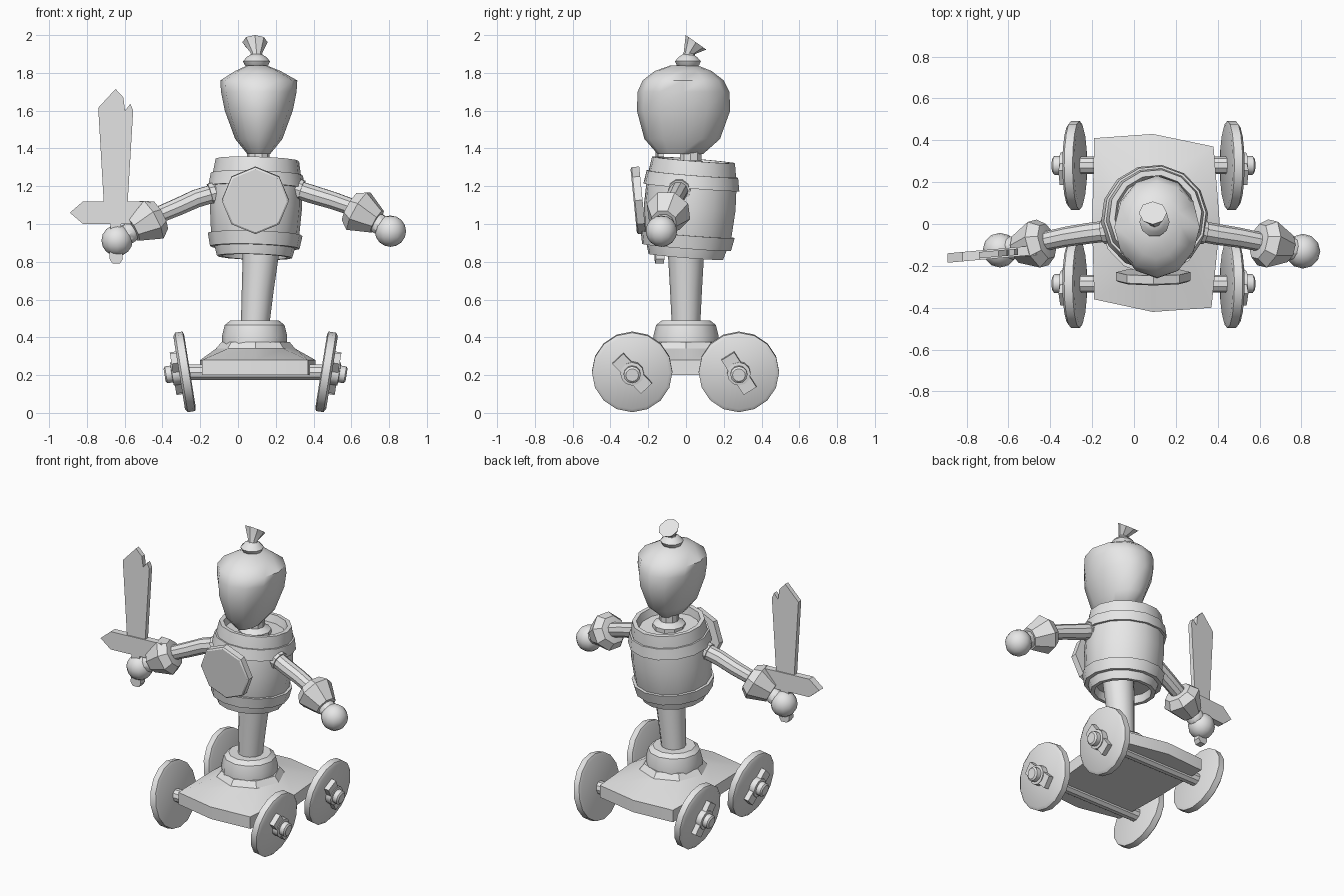
import bpy, bmesh, math
from mathutils import Vector, Matrix

cube = bpy.data.objects.get("Cube")
if cube:
    bpy.data.objects.remove(cube, do_unlink=True)

grey = bpy.data.materials.new("plain_grey")
grey.use_nodes = True
grey.diffuse_color = (0.8, 0.8, 0.8, 1)
grey.node_tree.nodes["Principled BSDF"].inputs["Base Color"].default_value = (0.8, 0.8, 0.8, 1)
MID = 0.093  # x of the figure's axis


def finish(bm, name, angle=35):
    """Smooth faces, keep edges sharper than the angle, and link the object."""
    bmesh.ops.recalc_face_normals(bm, faces=bm.faces)
    for f in bm.faces:
        f.smooth = True
    for e in bm.edges:
        e.smooth = e.calc_face_angle(0) < math.radians(angle)
    me = bpy.data.meshes.new(name)
    bm.to_mesh(me)
    bm.free()
    me.materials.append(grey)
    ob = bpy.data.objects.new(name, me)
    bpy.context.collection.objects.link(ob)
    return ob


def loft(name, rings, angle=35):
    """Skin equal-length rings of points and cap both ends."""
    bm = bmesh.new()
    rows = [[bm.verts.new(p) for p in ring] for ring in rings]
    n = len(rows[0])
    for a, b in zip(rows, rows[1:]):
        for i in range(n):
            j = (i + 1) % n
            bm.faces.new((a[i], a[j], b[j], b[i]))
    bm.faces.new(rows[0][::-1])
    bm.faces.new(rows[-1])
    return finish(bm, name, angle)


def circle(center, axis, r, n, turn=0.0):
    rot = Vector(axis).to_track_quat('Z', 'Y')
    pts = []
    for i in range(n):
        a = math.tau * i / n + turn
        pts.append(Vector(center) + rot @ Vector((r * math.cos(a), r * math.sin(a), 0)))
    return pts


def lathe(name, profile, n, origin, axis=(0, 0, 1), turn=0.0, angle=35):
    """Turn a (height, radius) profile around an axis."""
    d = Vector(axis).normalized()
    return loft(name, [circle(Vector(origin) + d * h, d, r, n, turn) for h, r in profile], angle)


def tube(name, path, radii, n=10):
    pts = [Vector(p) for p in path]
    rings = []
    for i, p in enumerate(pts):
        d = pts[min(i + 1, len(pts) - 1)] - pts[max(i - 1, 0)]
        rings.append(circle(p, d, radii[i], n))
    return loft(name, rings)


def ball(name, center, r):
    bm = bmesh.new()
    bmesh.ops.create_uvsphere(bm, u_segments=12, v_segments=8, radius=r,
                              matrix=Matrix.Translation(center))
    return finish(bm, name, 60)


def plate(name, outline, thick):
    """Upright flat plate from an (x, z) outline, turned slightly about z."""
    def y(x):
        return -0.14 + 0.09 * (x + 0.64)
    return loft(name, [[(x, y(x) + s * thick / 2, z) for x, z in outline] for s in (-1, 1)], 20)


# Cart platform: uneven outline rising to a round seat
outline = [(0.41, 0), (0.38, 0.37), (0.09, 0.43), (-0.19, 0.41),
           (-0.2, 0), (-0.19, -0.36), (0.09, -0.42), (0.37, -0.4)]
seat = circle((MID, 0, 0.34), (0, 0, 1), 0.21, 8)
start = min(range(8), key=lambda i: -seat[i].x)
seat = seat[start:] + seat[:start]
if seat[2].y < 0:
    seat = [seat[-i % 8] for i in range(8)]
loft("platform", [
    [(x, y, 0.2) for x, y in outline],
    [(x, y, 0.28) for x, y in outline],
    seat,
    [(MID + (p.x - MID) * 0.86, p.y * 0.86, 0.375) for p in seat]], 25)

# Axles, wheels and wing nuts
for end, y, lean in (("front", -0.285, 0.75), ("rear", 0.28, 0.5)):
    lathe(end + "_axle", [(-0.38, 0.042), (0.38, 0.042)], 10, (MID, y, 0.215), (1, 0, 0))
    for side, s in (("left", 1), ("right", -1)):
        tag = end + "_" + side
        hub = Vector((MID + s * 0.375, y, 0.217))
        axis = Vector((s, 0, -0.16)).normalized()
        lathe(tag + "_wheel", [(-0.028, 0.195), (-0.022, 0.213), (0.018, 0.213), (0.03, 0.195)],
              16, hub, axis)
        lathe(tag + "_hub", [(0.02, 0.062), (0.068, 0.062), (0.07, 0.045), (0.1, 0.045),
                             (0.108, 0.034)], 12, hub, axis)
        u = Vector((0, lean, -0.8))
        u = (u - axis * u.dot(axis)).normalized()
        v = axis.cross(u)
        m = Matrix((axis * 0.035, u * 0.22, v * 0.08)).transposed().to_4x4()
        bm = bmesh.new()
        bmesh.ops.create_cube(bm, size=1, matrix=Matrix.Translation(hub + axis * 0.045) @ m)
        finish(bm, tag + "_wing_nut")

# Post with its collar
lathe("post_collar", [(0.36, 0.172), (0.41, 0.172), (0.465, 0.158), (0.488, 0.13), (0.488, 0.08)],
      12, (0.088, 0, 0))
tube("post", [(0.09, 0, 0.46), (0.105, 0, 0.66), (0.13, 0, 0.95)], [0.075, 0.085, 0.102], 12)

# Barrel body, recessed at both ends, with two hoops
body = (0.095, 0.02, 1.09)
up = (0.03, 0.08, 1)
lathe("barrel", [(-0.2, 0.165), (-0.265, 0.175), (-0.265, 0.2), (-0.14, 0.235), (0, 0.245),
                 (0.14, 0.24), (0.25, 0.222), (0.25, 0.195), (0.2, 0.185)], 14, body, up)
for name, low in (("upper_hoop", 0.105), ("lower_hoop", -0.215)):
    inner = 0.2
    big, small = (0.257, 0.245) if low > 0 else (0.252, 0.238)
    first, last = (big, small) if low > 0 else (small, big)
    lathe(name, [(low, inner), (low, first), (low + 0.07, last), (low + 0.07, inner)],
          14, body, up)

# Chest plate
lathe("chest_plate", [(-0.025, 0.178), (0.015, 0.178), (0.022, 0.168)], 8,
      (0.092, -0.255, 1.125), (0, -1, -0.1))

# Neck
lathe("neck", [(1.26, 0.06), (1.28, 0.1), (1.31, 0.1), (1.335, 0.06), (1.42, 0.06)], 10,
      (0.108, 0.025, 0))

# Head: narrow across, deep front to back: (z, mid x, half x, mid y, half y)
sections = [(1.37, 0.11, 0.06, -0.03, 0.12), (1.45, 0.11, 0.125, -0.02, 0.2),
            (1.6, 0.11, 0.18, -0.013, 0.247), (1.7, 0.11, 0.2, -0.013, 0.243),
            (1.76, 0.11, 0.204, -0.015, 0.215), (1.81, 0.105, 0.12, -0.015, 0.15),
            (1.84, 0.1, 0.05, -0.01, 0.07)]
loft("head", [[(cx + rx * math.cos(a), cy + ry * math.sin(a), z)
               for a in (math.tau * i / 12 for i in range(12))]
              for z, cx, rx, cy, ry in sections], 50)

# Topknot: tie ring and flared tuft leaning back
lathe("topknot_ring", [(1.825, 0.045), (1.84, 0.062), (1.862, 0.072), (1.885, 0.05), (1.9, 0.025)],
      10, (0.098, 0.01, 0))
loft("topknot_tuft", [circle((0.098, 0.01, 1.87), (0, 0.1, 1), 0.035, 8),
                      circle((0.098, 0.018, 1.905), (0, 0.2, 1), 0.03, 8),
                      circle((0.09, 0.053, 1.962), (0, 0.6, 0.85), 0.067, 8)])

# Arms, cuffs and hands
arms = {
    "right": ([(-0.1, -0.03, 1.17), (-0.22, -0.045, 1.135), (-0.32, -0.06, 1.09), (-0.44, -0.085, 1.04)],
              (-0.445, -0.09, 1.03), (-0.82, -0.22, -0.45), (-0.64, -0.125, 0.913)),
    "left": ([(0.29, -0.03, 1.19), (0.4, -0.05, 1.155), (0.5, -0.065, 1.125), (0.63, -0.09, 1.08)],
             (0.625, -0.09, 1.075), (0.84, -0.2, -0.48), (0.807, -0.13, 0.962)),
}
for side, (path, cuff, axis, hand) in arms.items():
    tube(side + "_arm", path, [0.05, 0.05, 0.048, 0.045])
    d = (path[1][0] - path[0][0], -0.015, -0.035)
    lathe(side + "_shoulder_ring", [(0.02, 0.06), (0.05, 0.06)], 10, path[0], d)
    lathe(side + "_cuff", [(-0.04, 0.05), (-0.035, 0.088), (0.015, 0.122), (0.13, 0.07), (0.13, 0.04)],
          8, cuff, axis, math.pi / 8)
    aim = Vector(hand) - Vector(cuff)
    lathe(side + "_wrist", [(-0.11, 0.04), (-0.085, 0.055), (-0.06, 0.055), (-0.04, 0.04)],
          10, hand, aim)
    ball(side + "_hand", hand, 0.083)

# Wooden sword: notched blade, pointed guard, square grip
plate("sword_blade", [(-0.71, 1.1), (-0.585, 1.1), (-0.555, 1.6), (-0.57, 1.637), (-0.598, 1.6),
                      (-0.607, 1.67), (-0.648, 1.715), (-0.74, 1.615)], 0.03)
plate("sword_guard", [(-0.89, 1.06), (-0.82, 1.0), (-0.47, 1.0), (-0.41, 1.06),
                      (-0.47, 1.12), (-0.82, 1.12)], 0.045)
plate("sword_grip", [(-0.68, 0.815), (-0.665, 0.792), (-0.625, 0.792), (-0.61, 0.815),
                     (-0.62, 1.01), (-0.675, 1.01)], 0.045)
